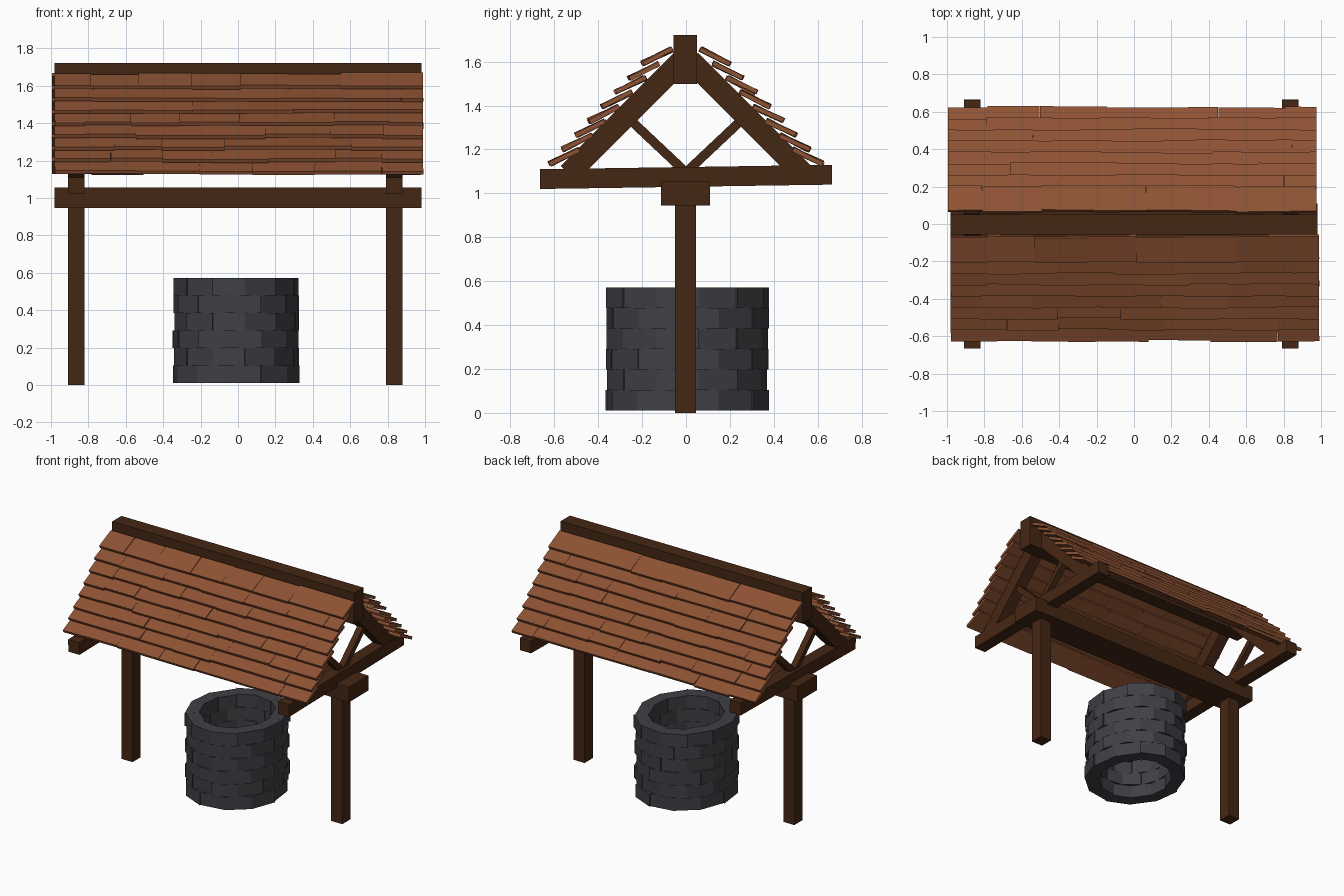
import bpy, bmesh, math, random
from mathutils import Matrix, Vector

if "Cube" in bpy.data.objects:
    bpy.data.objects.remove(bpy.data.objects["Cube"])

random.seed(4)


def material(name, rgb):
    m = bpy.data.materials.new(name)
    m.diffuse_color = (*rgb, 1)
    m.use_nodes = True
    m.node_tree.nodes["Principled BSDF"].inputs["Base Color"].default_value = m.diffuse_color
    return m


WOOD = material("dark_wood", (0.06, 0.02, 0.007))
TILE = material("roof_tile", (0.27, 0.085, 0.033))
STONE = material("stone", (0.05, 0.05, 0.06))


def finish(bm, name, mat):
    bmesh.ops.recalc_face_normals(bm, faces=bm.faces)
    mesh = bpy.data.meshes.new(name)
    bm.to_mesh(mesh)
    bm.free()
    mesh.materials.append(mat)
    ob = bpy.data.objects.new(name, mesh)
    bpy.context.collection.objects.link(ob)
    return ob


def add_box(bm, centre, size, rx=0, rz=0):
    m = (Matrix.Translation(centre) @ Matrix.Rotation(rz, 4, 'Z')
         @ Matrix.Rotation(rx, 4, 'X') @ Matrix.Diagonal((*size, 1)))
    bmesh.ops.create_cube(bm, size=1, matrix=m)


def box(name, centre, size, rx=0):
    bm = bmesh.new()
    add_box(bm, centre, size, rx)
    return finish(bm, name, WOOD)


def strut(name, x, a, b, width, depth):
    """Square timber in the y-z plane from a to b."""
    dy, dz = b[0] - a[0], b[1] - a[1]
    return box(name, (x, (a[0] + b[0]) / 2, (a[1] + b[1]) / 2),
               (depth, math.hypot(dy, dz), width), math.atan2(dz, dy))


# Long beams
box("ridge_beam", (0, -0.003, 1.61), (1.96, 0.106, 0.225))
box("main_beam", (0, -0.002, 1.0), (1.96, 0.224, 0.11))

# End frames: post, tie beam, rafters and braces
for side, x in (("left", -0.865), ("right", 0.835)):
    box(f"{side}_post", (x, -0.002, 0.48), (0.09, 0.095, 0.96))
    box(f"{side}_tie_beam", (x, 0, 1.075), (0.09, 1.33, 0.09), 0.015)
    for end, s in (("front", -1), ("back", 1)):
        strut(f"{side}_{end}_rafter", x, (s * 0.535, 1.09), (s * 0.02, 1.605), 0.1, 0.085)
        strut(f"{side}_{end}_brace", x, (s * 0.01, 1.105), (s * 0.265, 1.345), 0.042, 0.045)

# Roof slopes: eight overlapping courses of uneven tiles
ROWS, PITCH, LENGTH = 8, math.radians(26), 0.15
for end, s, shift in (("front", -1, 0.005), ("back", 1, -0.01)):
    bm = bmesh.new()
    for r in range(ROWS):
        t = r / (ROWS - 1)
        y0, z0 = 0.2 + 0.422 * t, 1.59 - 0.455 * t
        cuts = [-0.985]
        x = -0.985 + random.uniform(0.15, 0.34)
        while x < 0.88:
            cuts.append(x)
            x += random.uniform(0.24, 0.36)
        cuts.append(0.985)
        for a, b in zip(cuts, cuts[1:]):
            low = y0 + random.uniform(-0.005, 0.005)
            cy = low - LENGTH / 2 * math.cos(PITCH)
            cz = z0 + LENGTH / 2 * math.sin(PITCH) + random.uniform(-0.003, 0.003)
            add_box(bm, ((a + b) / 2 + shift, s * cy, cz), (b - a, LENGTH, 0.02),
                    -s * (PITCH + random.uniform(-0.04, 0.04)),
                    random.uniform(-0.012, 0.012))
    finish(bm, f"{end}_roof_tiles", TILE)

# Well wall: six staggered courses of twelve wedge stones
COURSES, SIDES, Z0, H = 6, 12, 0.01, 0.0935
CENTRE = Vector((-0.01, 0.005, 0))
step = math.tau / SIDES
bm = bmesh.new()
for c in range(COURSES):
    turn = math.radians(-97) + (c % 2) * step / 2
    for i in range(SIDES):
        jitter = random.uniform(-0.008, 0.006)
        ring = []
        for z in (Z0 + c * H, Z0 + (c + 1) * H):
            for ang, rad in ((i, 1), (i + 1, 1), (i + 1, 0), (i, 0)):
                a = turn + ang * step
                rx, ry = (0.337 + jitter, 0.37 + jitter) if rad else (0.245 + jitter, 0.272 + jitter)
                ring.append(bm.verts.new(CENTRE + Vector((rx * math.cos(a), ry * math.sin(a), z))))
        lo, hi = ring[:4], ring[4:]
        bm.faces.new(lo[::-1])
        bm.faces.new(hi)
        for k in range(4):
            n = (k + 1) % 4
            bm.faces.new((lo[k], lo[n], hi[n], hi[k]))
finish(bm, "well_wall", STONE)
